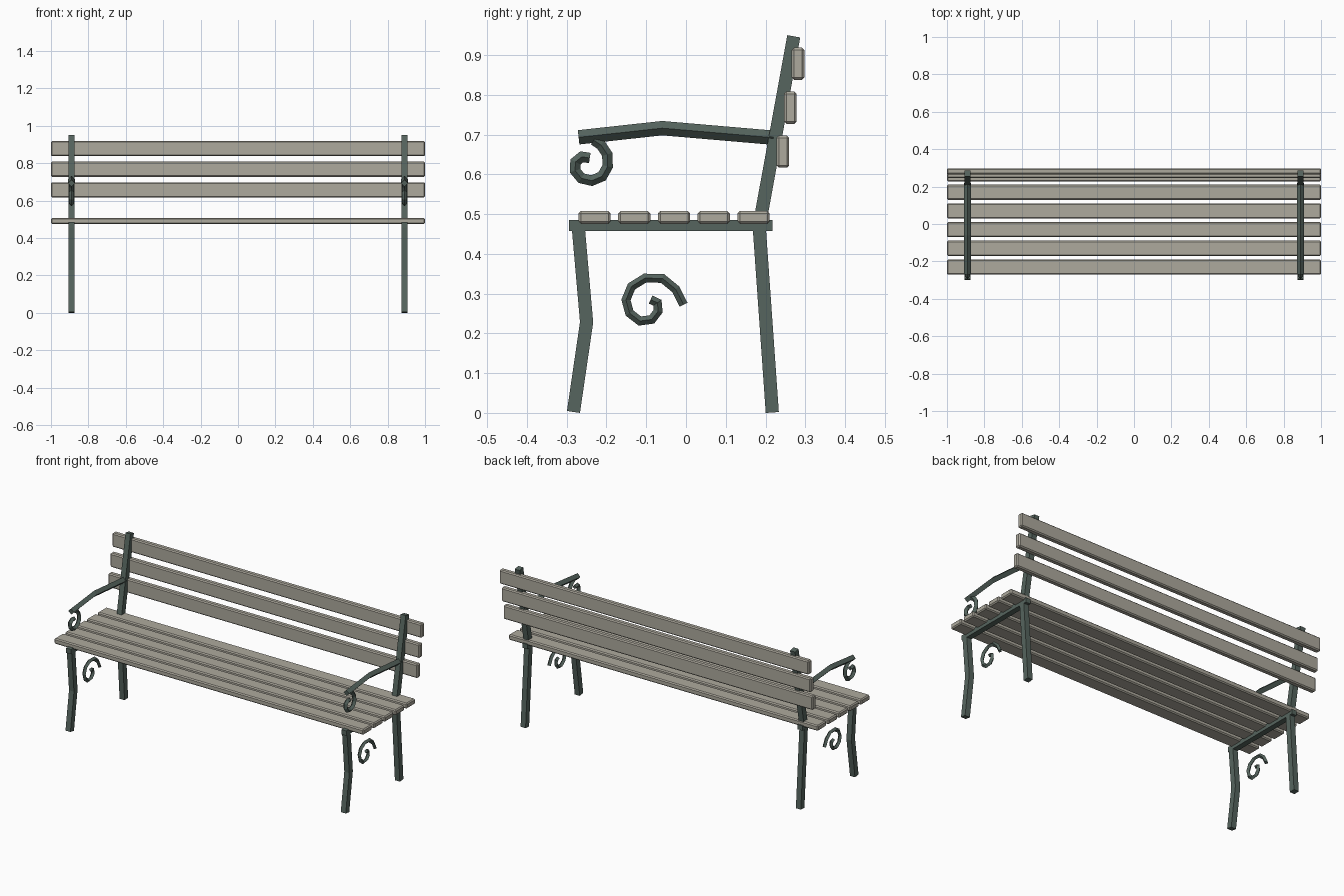
import bpy, bmesh, math
from mathutils import Vector

if "Cube" in bpy.data.objects:
    bpy.data.objects.remove(bpy.data.objects["Cube"])


def material(name, rgb):
    m = bpy.data.materials.new(name)
    m.diffuse_color = (*rgb, 1)
    m.use_nodes = True
    m.node_tree.nodes["Principled BSDF"].inputs["Base Color"].default_value = m.diffuse_color
    return m


WOOD = material("weathered wood", (0.42, 0.40, 0.34))
IRON = material("dark green iron", (0.093, 0.13, 0.113))


def finish(bm, name, mat):
    bmesh.ops.recalc_face_normals(bm, faces=bm.faces)
    me = bpy.data.meshes.new(name)
    bm.to_mesh(me)
    bm.free()
    me.materials.append(mat)
    ob = bpy.data.objects.new(name, me)
    bpy.context.collection.objects.link(ob)
    return ob


def slat(name, y, z, dy, dz):
    """Full-width plank with chamfered edges."""
    bm = bmesh.new()
    bmesh.ops.create_cube(bm, size=1)
    for v in bm.verts:
        v.co = (v.co.x * 2, y + v.co.y * dy, z + v.co.z * dz)
    bmesh.ops.bevel(bm, geom=bm.edges[:], offset=0.006, segments=1,
                    affect='EDGES', profile=0.5)
    finish(bm, name, WOOD)


def bar(name, x, path, section):
    """Sweep a four-sided section along a (y, z) path with mitred corners."""
    pts = [Vector(p) for p in path]
    dirs = [(b - a).normalized() for a, b in zip(pts, pts[1:])]
    bm = bmesh.new()
    rings = []
    for i, p in enumerate(pts):
        d0, d1 = dirs[max(i - 1, 0)], dirs[min(i, len(dirs) - 1)]
        t = (d0 + d1).normalized()
        n = Vector((-t.y, t.x)) / max(t.dot(d0), 0.5)
        rings.append([bm.verts.new((x + u, p.x + n.x * w, p.y + n.y * w))
                      for u, w in section])
    for a, b in zip(rings, rings[1:]):
        for k in range(4):
            bm.faces.new((a[k], a[(k + 1) % 4], b[(k + 1) % 4], b[k]))
    bm.faces.new(rings[0])
    bm.faces.new(rings[-1])
    finish(bm, name, IRON)


def square(w, h):
    return [(-w, -h), (w, -h), (w, h), (-w, h)]


def diamond(r):
    return [(-r, 0), (0, -r), (r, 0), (0, r)]


# Seat planks, then back planks stepping rearwards as they rise
for i in range(5):
    slat(f"seat_slat_{i + 1}", -0.23 + 0.1 * i, 0.4915, 0.081, 0.032)
for i in range(3):
    slat(f"back_slat_{i + 1}", 0.2435 + 0.019 * i, 0.657 + 0.1105 * i, 0.032, 0.081)

# Scroll centre lines (y, z)
ARM_SCROLL = [(-0.232, 0.686), (-0.214, 0.674), (-0.198, 0.650), (-0.197, 0.620),
              (-0.211, 0.595), (-0.237, 0.584), (-0.263, 0.590), (-0.279, 0.609),
              (-0.278, 0.631), (-0.262, 0.644), (-0.242, 0.641)]
LEG_SCROLL = [(-0.006, 0.272), (-0.026, 0.311), (-0.059, 0.338), (-0.103, 0.339),
              (-0.137, 0.318), (-0.151, 0.284), (-0.142, 0.251), (-0.116, 0.231),
              (-0.086, 0.235), (-0.070, 0.256), (-0.072, 0.277), (-0.089, 0.285)]

# Iron end frames
for side, x in (("left", -0.89), ("right", 0.89)):
    bar(f"{side}_front_leg", x, [(-0.283, 0.0024), (-0.25, 0.228), (-0.271, 0.468)],
        square(0.016, 0.0165))
    bar(f"{side}_back_leg_and_post", x, [(0.217, 0.001), (0.184, 0.47), (0.271, 0.947)],
        square(0.016, 0.0165))
    bar(f"{side}_seat_rail", x, [(-0.294, 0.471), (0.217, 0.471)], square(0.016, 0.014))
    bar(f"{side}_armrest", x, [(-0.27, 0.693), (-0.06, 0.716), (0.22, 0.692)],
        diamond(0.018))
    bar(f"{side}_arm_scroll", x, ARM_SCROLL, diamond(0.013))
    bar(f"{side}_leg_scroll", x, LEG_SCROLL, diamond(0.011))
